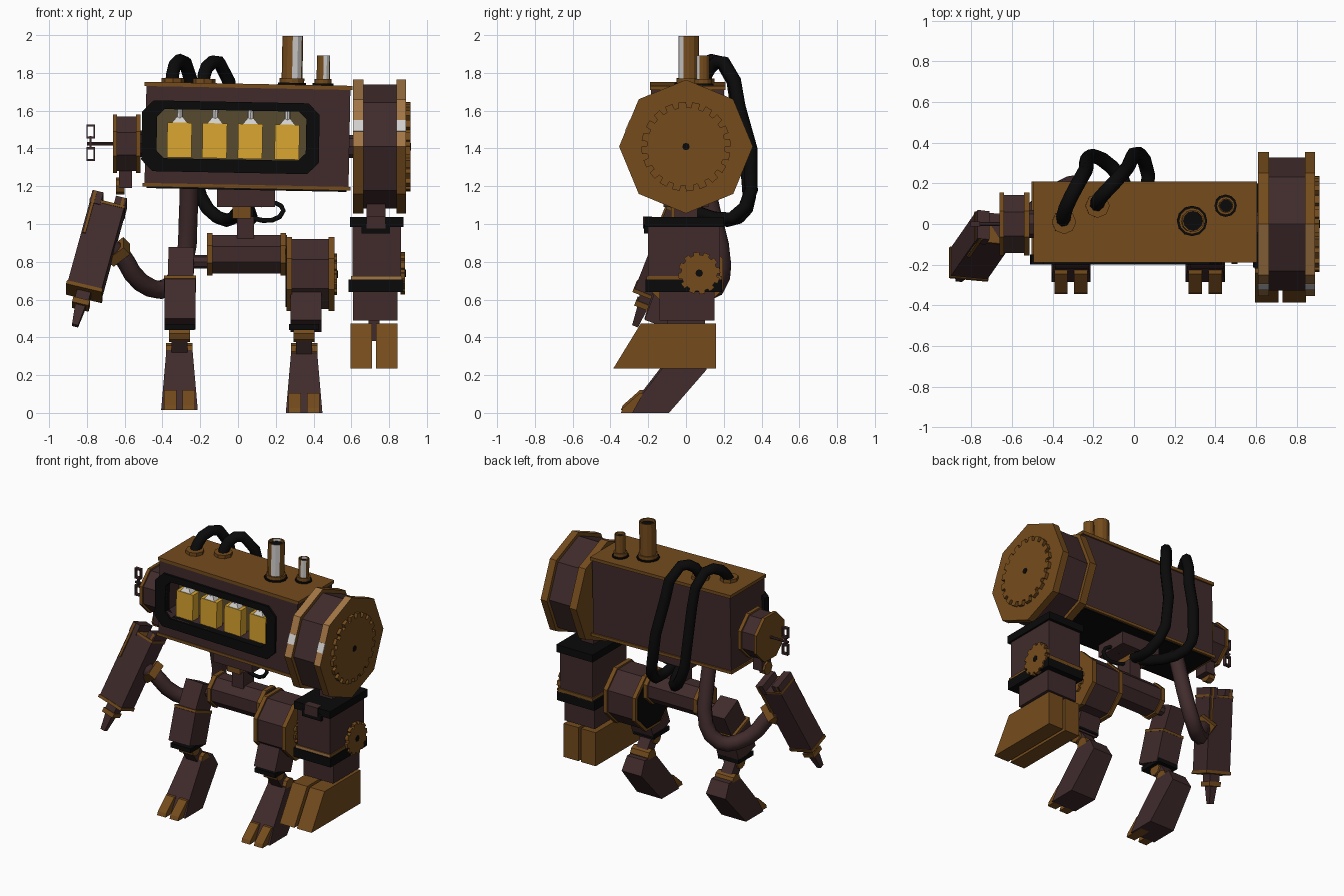
import bpy, bmesh
from math import sin, cos, pi, radians
from mathutils import Matrix, Vector

if "Cube" in bpy.data.objects:
    bpy.data.objects.remove(bpy.data.objects["Cube"])


def material(name, rgb):
    m = bpy.data.materials.new(name)
    m.use_nodes = True
    m.diffuse_color = (*rgb, 1)
    m.node_tree.nodes["Principled BSDF"].inputs["Base Color"].default_value = (*rgb, 1)
    return m


BROWN = material("dark plum iron", (.052, .024, .025))
GOLD = material("aged bronze", (.175, .071, .012))
PALE = material("polished brass", (.36, .18, .06))
STEEL = material("bright steel", (.64, .63, .62))
BLACK = material("black rubber", (.003, .003, .003))
YELLOW = material("yellow cell", (.7, .38, .03))
OLIVE = material("olive glass", (.095, .07, .03))


def finish(name, bm, mat):
    bmesh.ops.recalc_face_normals(bm, faces=bm.faces)
    me = bpy.data.meshes.new(name)
    bm.to_mesh(me)
    bm.free()
    me.materials.append(mat)
    ob = bpy.data.objects.new(name, me)
    bpy.context.collection.objects.link(ob)
    return ob


def place(axis, a, b, t):
    return {"x": (t, a, b), "y": (a, t, b), "z": (a, b, t)}[axis]


def prism(name, pts, axis, lo, hi, mat, inner=None):
    """Extrude a profile along an axis; with inner, make a hollow ring."""
    bm = bmesh.new()
    loops = [[bm.verts.new(place(axis, a, b, t)) for a, b in p]
             for p in ((pts, inner) if inner else (pts,)) for t in (lo, hi)]
    pairs = [loops[:2]]
    if inner:
        pairs += [loops[2:], loops[::2], loops[1::2]]
    else:
        bm.faces.new(loops[0])
        bm.faces.new(loops[1])
    n = len(pts)
    for p, q in pairs:
        for i in range(n):
            j = (i + 1) % n
            bm.faces.new((p[i], p[j], q[j], q[i]))
    return finish(name, bm, mat)


def box(name, x, y, z, mat):
    return prism(name, [(x[0], y[0]), (x[1], y[0]), (x[1], y[1]), (x[0], y[1])], "z", *z, mat)


def ngon(c, r, n=8, turn=0.0):
    return [(c[0] + r * cos(2 * pi * i / n + turn), c[1] + r * sin(2 * pi * i / n + turn)) for i in range(n)]


def gear(name, c, r, depth, teeth, lo, hi):
    pts = []
    for i in range(teeth):
        for step, rad in ((0, r), (.55, r), (.6, r - depth), (.95, r - depth)):
            a = 2 * pi * (i + step) / teeth
            pts.append((c[0] + rad * cos(a), c[1] + rad * sin(a)))
    prism(name, pts, "x", lo, hi, GOLD)
    prism(name + "_hub", ngon(c, .02), "x", hi - .01, hi + .004, BLACK)


def beam(name, p, q, w, d, mat, tip=1.0):
    """Box or tapered bar running from p to q, w wide across and d deep."""
    p, q = Vector(p), Vector(q)
    z = (q - p).normalized()
    y = z.cross(Vector((1, 0, 0))).normalized()
    x = y.cross(z)
    bm = bmesh.new()
    rings = [[bm.verts.new(e + x * (sx * w * k / 2) + y * (sy * d * k / 2))
              for sx, sy in ((-1, -1), (1, -1), (1, 1), (-1, 1))] for e, k in ((p, 1), (q, tip))]
    bm.faces.new(rings[0])
    bm.faces.new(rings[1])
    for i in range(4):
        j = (i + 1) % 4
        bm.faces.new((rings[0][i], rings[0][j], rings[1][j], rings[1][i]))
    return finish(name, bm, mat)


def hose(name, pts, r, mat):
    cu = bpy.data.curves.new(name, "CURVE")
    cu.dimensions, cu.bevel_depth, cu.bevel_resolution, cu.resolution_u = "3D", r, 2, 2
    cu.use_fill_caps = True
    sp = cu.splines.new("BEZIER")
    sp.bezier_points.add(len(pts) - 1)
    for bp, co in zip(sp.bezier_points, pts):
        bp.co, bp.handle_left_type, bp.handle_right_type = co, "AUTO", "AUTO"
    cu.materials.append(mat)
    bpy.context.collection.objects.link(bpy.data.objects.new(name, cu))


def paint(ob, mat, rule):
    ob.data.materials.append(mat)
    for f in ob.data.polygons:
        if rule(f.normal):
            f.material_index = 1


# Body with a recessed window
def window(x0, x1, z0, z1, c):
    return [(x0 + c, z0), (x1 - c, z0), (x1, z0 + c), (x1, z1 - c),
            (x1 - c, z1), (x0 + c, z1), (x0, z1 - c), (x0, z0 + c)]


body = box("body", (-.49, .59), (-.185, .2), (1.2, 1.73), BROWN)
inner = window(-.43, .36, 1.34, 1.6, .04)
cutter = prism("window_cutter", inner, "y", -.4, -.04, BROWN)
cutter.hide_render = True
mod = body.modifiers.new("window", "BOOLEAN")
mod.operation, mod.object = "DIFFERENCE", cutter
bpy.context.view_layer.objects.active = body
bpy.ops.object.modifier_apply(modifier="window")
bpy.data.objects.remove(cutter)
upper = [body]
upper.append(prism("window_back", inner, "y", -.049, -.041, OLIVE))
upper.append(prism("window_frame", window(-.51, .43, 1.27, 1.645, .06), "y", -.2, -.15, BLACK, inner))
for x in (-.31, -.123, .065, .26):
    upper.append(box("power_cell", (x - .065, x + .065), (-.155, -.085), (1.345, 1.53), YELLOW))
    upper.append(beam("cell_cap", (x, -.12, 1.53), (x, -.12, 1.56), .08, .06, STEEL, .4))
    upper.append(prism("cell_terminal", ngon((x, -.12), .016), "z", 1.555, 1.6, STEEL))
upper.append(box("roof_plate", (-.5, .6), (-.19, .21), (1.72, 1.742), GOLD))
upper.append(box("floor_rim", (-.5, .6), (-.19, .21), (1.187, 1.207), GOLD))
upper.append(box("floor_plate", (-.48, .58), (-.175, .195), (1.18, 1.19), BLACK))

# Chimneys and hose sockets on the roof
for x, y, r, top in ((.28, .015, .055, 2.0), (.445, .09, .035, 1.9)):
    upper.append(prism("chimney_base", ngon((x, y), r + .02, 12), "z", 1.74, 1.752, BLACK))
    upper.append(prism("chimney_collar", ngon((x, y), r + .01, 12), "z", 1.74, 1.775, GOLD))
    pipe = prism("chimney", ngon((x, y), r, 12), "z", 1.74, top, GOLD, ngon((x, y), r * .85, 12))
    paint(pipe, STEEL, lambda n: n.x > .2 and n.y < -.4 and abs(n.z) < .5)
    upper += [pipe, prism("chimney_soot", ngon((x, y), r * .85, 12), "z", 1.75, top - .02, BLACK)]
for x, y in ((-.35, .01), (-.185, .09)):
    upper.append(prism("hose_socket", ngon((x, y), .06), "z", 1.74, 1.765, GOLD))

# Upper assembly leans slightly to one side
pivot = Matrix.Translation((.05, 0, 1.46))
for ob in upper:
    ob.matrix_world = pivot @ Matrix.Rotation(radians(1.1), 4, "Y") @ pivot.inverted()

# Hoses looping over the back to the hip
hose("hose_right", [(-.35, .01, 1.74), (-.335, .08, 1.84), (-.28, .19, 1.855), (-.235, .27, 1.62),
                    (-.22, .33, 1.22), (-.16, .32, 1.08), (-.06, .22, 1.02), (0, .06, 1.06)], .036, BLACK)
hose("hose_left", [(-.185, .09, 1.74), (-.165, .13, 1.83), (-.1, .2, 1.855), (-.03, .28, 1.62),
                   (.025, .345, 1.18), (.07, .24, 1.03), (.05, .06, 1.06)], .036, BLACK)
hose("thin_hose", [(.08, 0, 1.03), (.18, -.02, 1.02), (.24, -.02, 1.07), (.2, 0, 1.11), (.12, 0, 1.1)], .013, BLACK)

# Large shoulder drum
D = (0, 1.41)
prism("drum_axle", ngon(D, .06), "x", .58, .63, BROWN)
prism("drum", ngon(D, .328), "x", .64, .86, BROWN)
for lo, hi in ((.61, .665), (.84, .89)):
    rim = prism("drum_rim", ngon(D, .354), "x", lo, hi, GOLD)
    paint(rim, PALE, lambda n: n.y < -.3 and n.z > .2)
    mid = (lo + hi) / 2
    beam("drum_rim_glint", (mid, -.321, 1.49), (mid, -.296, 1.55), hi - lo, .006, STEEL)
gear("drum_gear", D, .237, .03, 20, .885, .912)

# Heavy left arm with a split hoof
box("arm_neck", (.68, .78), (-.06, .06), (.98, 1.12), BROWN)
box("arm_collar", (.592, .875), (-.22, .2), (.985, 1.037), BLACK)
box("arm_collar_notch", (.655, .805), (-.222, -.19), (.95, 1.0), BLACK)
box("arm_collar_bracket", (.68, .78), (-.228, -.18), (.975, 1.04), BROWN)
box("arm_block", (.605, .862), (-.2, .18), (.69, .99), BROWN)
trim = box("arm_trim", (.598, .868), (-.21, .19), (.7, .725), GOLD)
paint(trim, PALE, lambda n: n.y < -.5)
box("arm_band", (.585, .875), (-.215, .19), (.64, .705), BLACK)
box("arm_lower", (.61, .845), (-.14, .15), (.49, .645), BROWN)
box("hoof_core", (.69, .75), (-.1, .1), (.38, .5), BROWN)
gear("arm_gear", (.07, .74), .112, .016, 12, .86, .885)
for x in (.595, .73):
    prism("hoof", [(-.24, .472), (.16, .472), (.16, .235), (-.385, .235)], "x", x, x + .115, GOLD)

# Small shoulder with winding key
S = (0, 1.425)
prism("shoulder_axle", ngon(S, .07), "x", -.53, -.48, BROWN)
prism("shoulder", ngon(S, .155, 8, pi / 8), "x", -.65, -.52, BROWN)
for lo, hi in ((-.662, -.64), (-.54, -.515)):
    prism("shoulder_rim", ngon(S, .168, 8, pi / 8), "x", lo, hi, GOLD)
prism("key_rod", ngon(S, .009), "x", -.8, -.66, BROWN)
box("key_stem", (-.785, -.775), (-.01, .01), (1.395, 1.465), BROWN)
for z in (1.37, 1.49):
    def frame(k):
        return [(-.78 - k, z - k * 1.6), (-.78 + k, z - k * 1.6), (-.78 + k, z + k * 1.6), (-.78 - k, z + k * 1.6)]
    prism("key_loop", frame(.023), "y", -.012, .012, BROWN, frame(.016))
box("shoulder_link", (-.63, -.56), (-.05, .05), (1.19, 1.3), BROWN)
prism("shoulder_knuckle", ngon((0, 1.2), .045), "x", -.645, -.6, GOLD)

# Right forearm with nozzle
top, end = Vector((-.69, -.02, 1.09)), Vector((-.815, -.2, .635))


def along(k):
    return top.lerp(end, k)


beam("forearm", top, end, .185, .15, BROWN)
beam("forearm_cap_top", along(0), along(.03), .192, .157, GOLD)
beam("forearm_cap_end", along(.965), along(1.005), .195, .16, GOLD)
for dx in (-.062, .062):
    off = Vector((dx, 0, -dx * .25))
    beam("forearm_fork", along(-.09) + off, along(.05) + off, .06, .15, BROWN)
    beam("forearm_strip", along(-.085) + off * 1.2, along(.4) + off * 1.2, .016, .156, GOLD)
beam("nozzle_base", along(1), along(1.14), .075, .075, BROWN)
beam("nozzle_ring", along(1.1), along(1.16), .09, .09, GOLD)
beam("nozzle_tip", along(1.16), along(1.38), .055, .055, BROWN, .6)
hose("arm_tube", [(-.26, .1, 1.2), (-.265, .15, 1.0), (-.29, .19, .78), (-.37, .16, .665), (-.46, .09, .66),
                  (-.56, 0, .74), (-.62, -.05, .84), (-.72, -.09, .89)], .05, BROWN)
beam("arm_tube_collar", (-.615, -.045, .835), (-.65, -.065, .87), .115, .115, GOLD)

# Hip
box("hip_mount", (-.11, .195), (-.12, .12), (1.09, 1.19), BROWN)
box("hip_swivel", (-.03, .07), (-.08, .08), (1.03, 1.095), GOLD)
box("hip_neck", (-.005, .085), (-.06, .06), (.86, 1.04), BROWN)
H = (0, .84)
prism("hip_barrel", ngon(H, .11, 8, pi / 8), "x", -.15, .26, BROWN)
for lo, hi in ((-.165, -.135), (.225, .255)):
    prism("hip_rim", ngon(H, .122, 8, pi / 8), "x", lo, hi, GOLD)
prism("hip_axle", ngon((0, .8), .035), "x", -.25, -.15, BROWN)

# Right thigh
beam("right_thigh", (-.3, .02, .84), (-.305, -.07, .66), .135, .17, BROWN)
beam("right_thigh_band", (-.307, -.06, .69), (-.307, -.066, .675), .168, .196, GOLD)
beam("right_thigh_lower", (-.307, -.064, .68), (-.307, -.13, .47), .165, .19, BROWN)

# Left thigh wheel
W = (0, .735)
prism("thigh_wheel", ngon(W, .2, 8, pi / 8), "x", .27, .49, BROWN)
prism("thigh_wheel_rim_inner", ngon(W, .212, 8, pi / 8), "x", .257, .285, GOLD)
prism("thigh_wheel_face", ngon(W, .19, 8, pi / 8), "x", .252, .26, BLACK)
prism("thigh_wheel_rim_outer", ngon(W, .212, 8, pi / 8), "x", .48, .51, GOLD)
gear("thigh_gear", W, .11, .016, 12, .505, .525)
beam("left_thigh_lower", (.36, -.05, .68), (.36, -.13, .46), .165, .19, BROWN)

# Lower legs: knee joints, boots and toes
for side, x, lift in (("right", -.31, .015), ("left", .35, 0)):
    box(side + "_knee_plate", (x - .08, x + .08), (-.2, -.03), (.44, .47), BLACK)
    prism(side + "_knee", ngon((-.1, .42), .045), "x", x - .055, x + .055, GOLD)
    beam(side + "_ankle_link", (x, -.1, .43), (x, -.01, .3), .085, .08, BROWN)
    prism(side + "_ankle", ngon((-.02, .325), .045), "x", x - .07, x + .07, GOLD)
    boot = prism(side + "_boot", [(-.09, 0), (.11, .23), (.06, .32), (-.06, .32), (-.23, .1), (-.285, 0)],
                 "x", x - .097, x + .097, BROWN)
    for v in boot.data.vertices:
        v.co.x = x + (v.co.x - x) * (1 - .9 * v.co.z)
    boot.location.z = lift
    for dx in (-.049, .049):
        toe = prism(side + "_toe", [(-.2, 0), (-.345, 0), (-.335, .025), (-.245, .105), (-.2, .105)],
                    "x", x + dx - .033, x + dx + .033, GOLD)
        toe.location.z = lift
